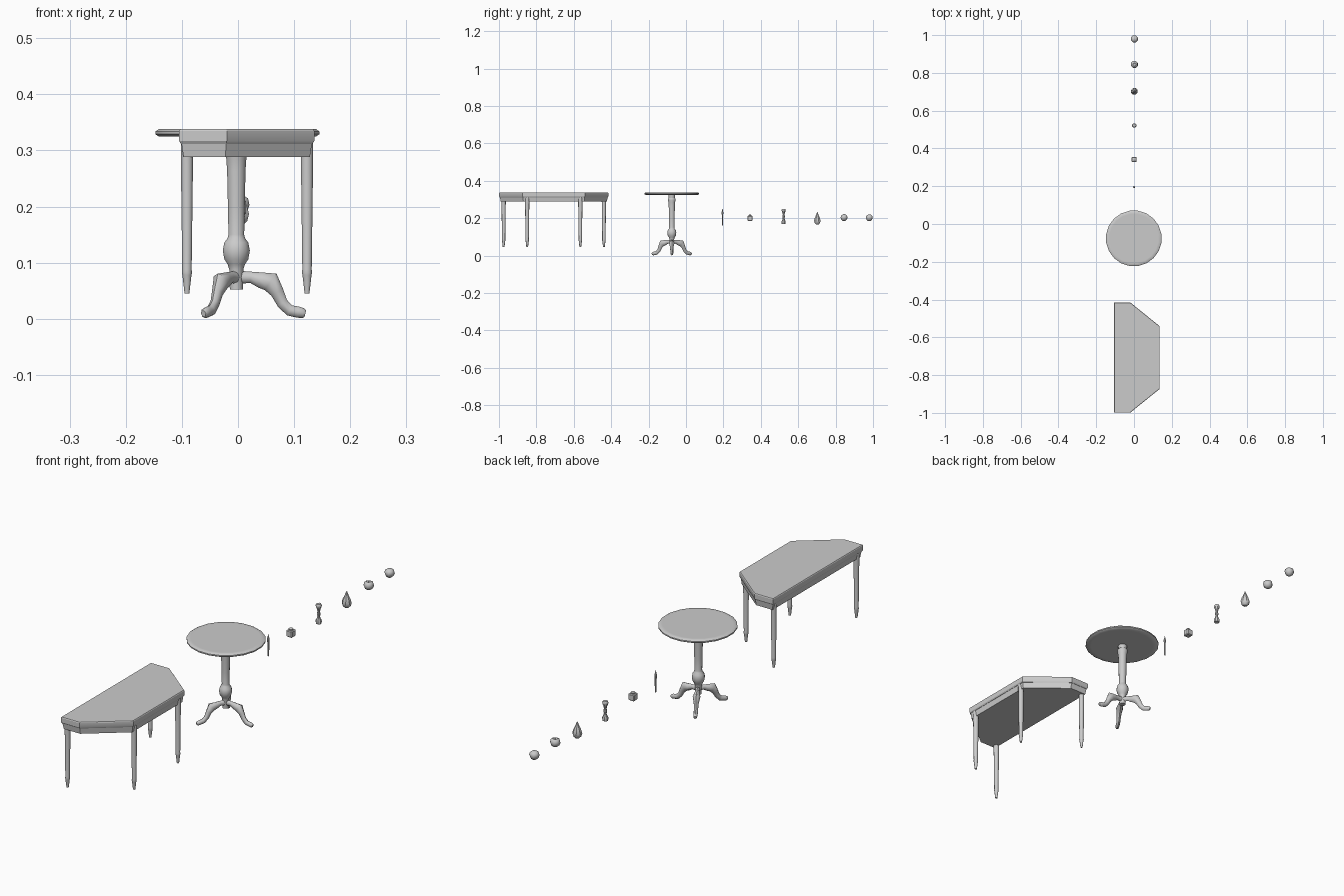
import bpy, bmesh, math
from mathutils import Vector


def finish(name, bm, angle=40):
    bmesh.ops.recalc_face_normals(bm, faces=bm.faces)
    me = bpy.data.meshes.new(name)
    bm.to_mesh(me)
    bm.free()
    ob = bpy.data.objects.new(name, me)
    bpy.context.collection.objects.link(ob)
    bpy.ops.object.select_all(action='DESELECT')
    ob.select_set(True)
    bpy.context.view_layer.objects.active = ob
    bpy.ops.object.shade_smooth_by_angle(angle=math.radians(angle))
    return ob


def skin(name, rings, angle=40):
    """Bridge equal-sized rings of points and cap both ends."""
    bm = bmesh.new()
    vs = [[bm.verts.new(p) for p in r] for r in rings]
    n = len(rings[0])
    for a, b in zip(vs, vs[1:]):
        for i in range(n):
            j = (i + 1) % n
            bm.faces.new((a[i], a[j], b[j], b[i]))
    bm.faces.new(vs[0])
    bm.faces.new(vs[-1])
    return finish(name, bm, angle)


def lathe(name, x, y, profile, sides=10, angle=40):
    """Profile is a list of (radius, z)."""
    turn = [2 * math.pi * (i + 0.5) / sides for i in range(sides)]
    return skin(name, [[(x + r * math.cos(t), y + r * math.sin(t), z) for t in turn]
                       for r, z in profile], angle)


# Half-octagon console table: slab and apron
def outline(i, z):
    half = [(-0.105 + i, 0.292 - i), (-0.02 - i * 0.3, 0.292 - i), (0.136 - i, 0.166 - i * 0.4)]
    pts = half + [(x, -y) for x, y in reversed(half)]
    return [(x, y - 0.707, z) for x, y in pts]


skin("console_top", [outline(0.003, 0.312), outline(0, 0.317),
                     outline(0, 0.335), outline(0.002, 0.338)], 30)
skin("console_apron", [outline(0.008, 0.288), outline(0.004, 0.314)], 30)

# Turned console legs
leg = [(0.0045, 0.045), (0.0085, 0.078), (0.0095, 0.082), (0.0088, 0.088),
       (0.0115, 0.29), (0.0115, 0.313)]
for x, dy, part in ((-0.091, 0.268, "back"), (0.123, 0.142, "front")):
    for s in (-1, 1):
        lathe(f"console_{part}_leg", x, -0.707 + s * dy, leg, 10)

# Round pedestal table: top and turned column
CX, CY = -0.001, -0.076
lathe("round_top", CX, CY, [(0.125, 0.325), (0.142, 0.325), (0.148, 0.329),
                            (0.148, 0.334), (0.142, 0.338), (0.13, 0.338)], 20)
lathe("pedestal_column", CX - 0.002, CY, [
    (0.012, 0.052), (0.013, 0.088), (0.016, 0.097), (0.022, 0.106), (0.025, 0.122),
    (0.022, 0.136), (0.016, 0.144), (0.0145, 0.15), (0.0155, 0.2), (0.017, 0.265),
    (0.0185, 0.285), (0.021, 0.296), (0.021, 0.304), (0.017, 0.309), (0.018, 0.327)], 12)

# Three cabriole feet swept along an S curve: (reach, height, radius)
path = [(0.0, 0.074, 0.012), (0.024, 0.074, 0.010), (0.041, 0.069, 0.014),
        (0.059, 0.066, 0.018), (0.071, 0.047, 0.012), (0.080, 0.028, 0.010),
        (0.093, 0.015, 0.010), (0.108, 0.012, 0.010), (0.117, 0.010, 0.009),
        (0.121, 0.009, 0.006)]
for k in range(3):
    a = 2 * math.pi * k / 3
    out, side = Vector((math.cos(a), math.sin(a), 0)), Vector((-math.sin(a), math.cos(a), 0))
    rings = []
    for i, (d, z, r) in enumerate(path):
        p, q = path[max(i - 1, 0)], path[min(i + 1, len(path) - 1)]
        t = (out * (q[0] - p[0]) + Vector((0, 0, q[1] - p[1]))).normalized()
        up = side.cross(t)
        c = Vector((CX, CY, z)) + out * d
        rings.append([c + up * (r * math.cos(2 * math.pi * j / 8))
                      + side * (0.8 * r * math.sin(2 * math.pi * j / 8)) for j in range(8)])
    skin("pedestal_foot", rings, 50)

# Slim pointed stick
lathe("slim_spindle", 0.001, 0.195, [(0.002, 0.16), (0.0035, 0.17), (0.004, 0.22),
      (0.0055, 0.226), (0.0055, 0.232), (0.003, 0.237), (0.001, 0.25)], 8)

# Small square box with bevelled edges and a round cap
bm = bmesh.new()
bmesh.ops.create_cube(bm, size=0.027)
bmesh.ops.bevel(bm, geom=bm.edges[:], offset=0.003, segments=1, affect='EDGES')
bmesh.ops.translate(bm, verts=bm.verts, vec=(0.001, 0.342, 0.199))
finish("small_box", bm, 30)
lathe("box_cap", 0.001, 0.342, [(0.008, 0.211), (0.009, 0.217), (0.004, 0.22)], 8)

# Baluster ornament
lathe("small_baluster", 0.001, 0.522, [
    (0.011, 0.17), (0.012, 0.182), (0.008, 0.19), (0.005, 0.199), (0.007, 0.207),
    (0.007, 0.212), (0.005, 0.218), (0.007, 0.229), (0.011, 0.238), (0.012, 0.245),
    (0.009, 0.25)], 8)

# Teardrop ornament
lathe("teardrop", 0.002, 0.702, [(0.008, 0.167), (0.016, 0.175), (0.019, 0.187),
      (0.015, 0.201), (0.008, 0.216), (0.003, 0.229), (0.001, 0.234)], 8)

# Round fruit with dimple and stem, and a plain round fruit
lathe("dimpled_fruit", 0.002, 0.845, [(0.007, 0.186), (0.016, 0.192), (0.020, 0.203),
      (0.017, 0.215), (0.009, 0.219), (0.003, 0.215)], 8, 50)
lathe("fruit_stem", 0.002, 0.845, [(0.0015, 0.213), (0.002, 0.222)], 6)
lathe("round_fruit", 0.002, 0.98, [(0.006, 0.184), (0.015, 0.191), (0.020, 0.203),
      (0.017, 0.213), (0.008, 0.219)], 8, 50)
